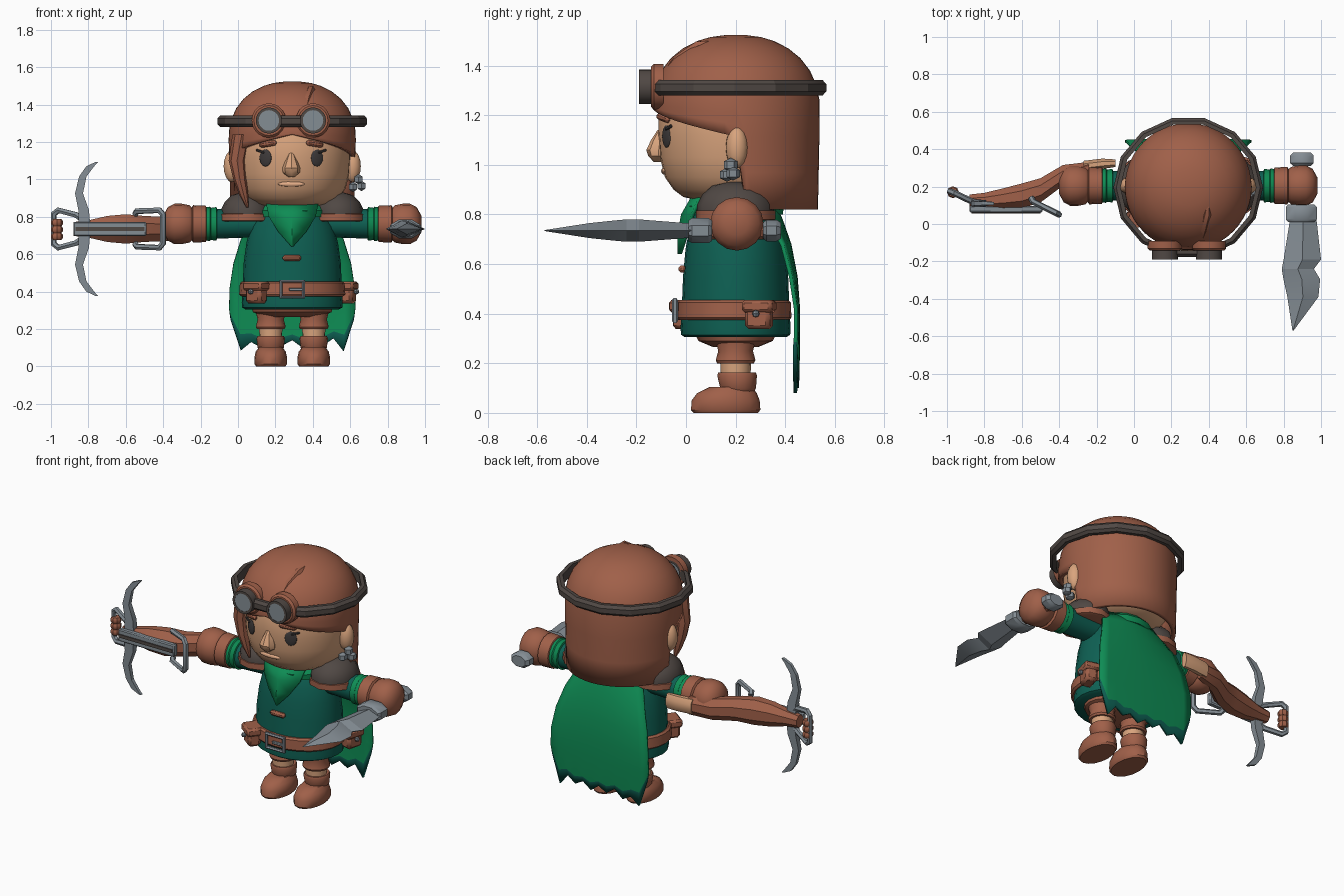
import bpy, bmesh, math
from mathutils import Vector

if "Cube" in bpy.data.objects:
    bpy.data.objects.remove(bpy.data.objects["Cube"])

CX, CY = 0.29, 0.2  # body axis


def material(name, *rgb):
    lin = [(c / 255 / 12.92) if c < 11 else ((c / 255 + 0.055) / 1.055) ** 2.4 for c in rgb] + [1]
    m = bpy.data.materials.new(name)
    m.use_nodes = True
    m.diffuse_color = lin
    m.node_tree.nodes["Principled BSDF"].inputs["Base Color"].default_value = lin
    return m


LEATHER = material("leather brown", 160, 96, 73)
SKIN = material("skin", 217, 164, 125)
LIP = material("lip", 232, 176, 138)
DARK = material("dark fur", 80, 72, 68)
TEAL = material("teal cloth", 14, 96, 83)
GREEN = material("green cloth", 14, 140, 84)
STEEL = material("steel", 132, 141, 148)
BLACK = material("eye black", 62, 58, 58)


def finish(ob, mat, angle=35):
    if mat:
        ob.data.materials.append(mat)
    bpy.ops.object.select_all(action="DESELECT")
    ob.select_set(True)
    bpy.context.view_layer.objects.active = ob
    bpy.ops.object.shade_smooth_by_angle(angle=math.radians(angle))
    return ob


def loft(name, rings, mat, caps=(True, True), closed=False, wrap=True, angle=35):
    """Skin a list of point rings."""
    bm = bmesh.new()
    rows = [[bm.verts.new(p) for p in r] for r in rings]
    n = len(rows[0])
    pairs = list(zip(rows, rows[1:])) + ([(rows[-1], rows[0])] if closed else [])
    for a, b in pairs:
        for i in range(n if wrap else n - 1):
            j = (i + 1) % n
            bm.faces.new((a[i], a[j], b[j], b[i]))
    if wrap and not closed:
        for use, row in zip(caps, (rows[0], rows[-1])):
            if use:
                bm.faces.new(row)
    bmesh.ops.recalc_face_normals(bm, faces=bm.faces)
    me = bpy.data.meshes.new(name)
    bm.to_mesh(me)
    bm.free()
    ob = bpy.data.objects.new(name, me)
    bpy.context.collection.objects.link(ob)
    return finish(ob, mat, angle)


def lathe(name, center, prof, mat, axis="Z", n=20, phase=0.0, **kw):
    """Profile rows: position along axis, two radii, two optional offsets."""
    rings = []
    for row in prof:
        t, ra, rb, da, db = (tuple(row) + (0, 0))[:5] if len(row) > 2 else (row[0], row[1], row[1], 0, 0)
        ring = []
        for k in range(n):
            th = 2 * math.pi * (k + phase) / n
            a, b = da + ra * math.cos(th), db + rb * math.sin(th)
            p = {"Z": (a, b, t), "X": (t, a, b), "Y": (b, t, a)}[axis]
            ring.append(Vector(center) + Vector(p))
        rings.append(ring)
    return loft(name, rings, mat, **kw)


def ball(name, loc, scale, mat, yaw=0, seg=16):
    bpy.ops.mesh.primitive_uv_sphere_add(segments=seg, ring_count=seg // 2, location=loc, rotation=(0, 0, yaw))
    ob = bpy.context.object
    ob.name, ob.scale = name, scale
    return finish(ob, mat)


def box(name, loc, size, mat, rot=(0, 0, 0), bevel=0.01):
    bpy.ops.mesh.primitive_cube_add(size=1, location=loc, rotation=rot)
    ob = bpy.context.object
    ob.name, ob.scale = name, size
    bpy.ops.object.transform_apply(location=False, rotation=False, scale=True)
    if bevel:
        b = ob.modifiers.new("bevel", "BEVEL")
        b.width, b.segments = bevel, 1
    return finish(ob, mat)


def tube(name, pts, r, mat, cyclic=False, radii=None):
    cu = bpy.data.curves.new(name, "CURVE")
    cu.dimensions, cu.bevel_depth, cu.bevel_resolution, cu.use_fill_caps = "3D", r, 1, True
    sp = cu.splines.new("POLY")
    sp.points.add(len(pts) - 1)
    for i, p in enumerate(pts):
        sp.points[i].co = (*p, 1)
        sp.points[i].radius = radii[i] if radii else 1
    sp.use_cyclic_u = cyclic
    ob = bpy.data.objects.new(name, cu)
    bpy.context.collection.objects.link(ob)
    bpy.ops.object.select_all(action="DESELECT")
    ob.select_set(True)
    bpy.context.view_layer.objects.active = ob
    bpy.ops.object.convert(target="MESH")
    return finish(bpy.context.object, mat)


# Head and face
lathe("head", (CX, CY, 0), [(.855, .14), (.87, .21), (.9, .25), (.95, .285), (1.03, .305), (1.12, .312),
                            (1.25, .31), (1.35, .25)], SKIN, n=32)
lathe("nose", (.285, -.11, 0), [(1.012, .015, .02), (1.035, .045, .042), (1.06, .048, .05),
                                (1.1, .032, .036, 0, .005), (1.14, .014, .02, 0, .015)], SKIN, n=8)
ball("mouth", (.285, -.088, .975), (.072, .012, .014), LIP)
for s, side in ((1, "left"), (-1, "right")):
    yaw = s * .46
    ball(side + "_eye", (.285 + s * .138, -.078, 1.115), (.036, .01, .046), BLACK, yaw)
    box(side + "_eyelash", (.285 + s * .165, -.07, 1.15), (.05, .012, .012), BLACK, (0, -s * .3, yaw), .003)
    box(side + "_eyebrow", (.285 + s * .125, -.09, 1.19), (.1, .025, .03), LEATHER, (0, s * .15, yaw))
    ball(side + "_ear", (CX + s * .322, .205, 1.07), (.045, .045, .085), SKIN, s * .3)
for i, (x, y, z) in enumerate([(.645, .18, 1.0), (.615, .165, .96), (.66, .19, .965)]):
    ball(f"earring_{i}", (x, y, z), (.028, .032, .028), STEEL, seg=6)


# Hair: dome with a hairline that drops behind the ears
def hairline(deg):
    d = abs(deg)
    return 1.24 - .0014 * d if d < 97 else .82


def hair_point(z, deg):
    h = max(0, (z - 1.22) / .305)
    r = .34 * max(0, 1 - h ** 2.2) ** (1 / 2.2) if h else .34 - .02 * (1.22 - z)
    a = math.radians(deg)
    return (CX + r * math.sin(a), CY - r * math.cos(a), z)


degs = [-180 + 7.5 * i for i in range(48)]
rows = [[hair_point(z, d) for d in degs] for z in (1.524, 1.515, 1.5, 1.47, 1.43, 1.38, 1.32, 1.26)]
rows += [[hair_point(1.26 + (hairline(d) - 1.26) * t, d) for d in degs] for t in (.33, .66, 1)]
hair = loft("hair", rows, LEATHER, caps=(True, False))
sol = hair.modifiers.new("thickness", "SOLIDIFY")
sol.thickness, sol.offset = .025, -1
lathe("side_lock", (0, 0, 0), [(1.24, .05, .05, .02, .03), (1.1, .045, .04, -.005, .035), (1.0, .035, .035, .01, .035),
                               (.92, .025, .025, .03, .04), (.85, .006, .006, .05, .045)], LEATHER, n=8)
tube("hair_parting", [(.4, .145, 1.5), (.39, .05, 1.48), (.37, -.03, 1.425), (.36, -.08, 1.37)], .022, LEATHER,
     radii=(.1, 1, 1, .6))

# Headband and goggles
lathe("headband", (CX, .195, 0), [(1.28, .385, .365), (1.295, .4, .38), (1.325, .4, .38), (1.342, .385, .365),
                                  (1.342, .362, .345), (1.28, .362, .345)], DARK, n=14, closed=True, angle=20)
for s, side in ((1, "left"), (-1, "right")):
    c = (.283 + s * .118, 0, 1.315)
    lathe(side + "_goggle_frame", c, [(-.09, .092), (-.13, .092), (-.142, .08), (-.142, .068), (-.09, .068)],
          LEATHER, "Y", closed=True)
    lathe(side + "_goggle_rim", c, [(-.09, .07), (-.19, .07), (-.19, .055), (-.09, .055)], DARK, "Y", closed=True)
    lathe(side + "_goggle_lens", c, [(-.1, .057), (-.188, .057)], STEEL, "Y")
box("goggle_bridge", (.283, -.12, 1.315), (.08, .03, .03), LEATHER)

# Tunic, hips, belt
lathe("tunic", (CX, CY, 0), [(.305, .25, .205), (.315, .268, .22), (.34, .27, .222), (.42, .265, .217), (.55, .26, .212),
                             (.66, .245, .202), (.75, .222, .185), (.82, .18, .16), (.88, .12, .12)], TEAL, n=24)
lathe("hips", (CX, CY, 0), [(.265, .15, .09), (.29, .21, .15), (.33, .22, .17)], LEATHER)
lathe("belt", (CX, .193, 0), [(.375, .272, .225), (.385, .284, .232), (.445, .28, .23), (.455, .268, .22)], LEATHER, n=24)
tube("buckle", [(.23, -.045, .37), (.35, -.045, .37), (.35, -.045, .455), (.23, -.045, .455)], .012, STEEL, cyclic=True)
box("buckle_prong", (.31, -.048, .412), (.075, .015, .016), STEEL, bevel=.003)
box("tunic_toggle", (.288, -.015, .58), (.1, .03, .03), LEATHER)
for name, (x, y), yaw in (("left_pouch", (.585, .295), 1.3), ("right_pouch", (.098, .0), -.65)):
    out = Vector((math.sin(yaw), -math.cos(yaw), 0))
    p = Vector((x, y, .385))
    box(name, p, (.105, .075, .095), LEATHER, (0, 0, yaw), .015)
    box(name + "_flap", p + Vector((0, 0, .045)), (.125, .095, .05), LEATHER, (0, 0, yaw), .012)
    ball(name + "_stud", p + out * .05 + Vector((0, 0, .015)), (.015, .015, .015), STEEL, seg=8)

# Neckerchief
lathe("neck_wrap", (CX, CY, 0), [(.8, .2, .19), (.835, .2, .195), (.87, .16, .16)], GREEN, n=16)
flap_rows = [(.87, .14, .02, .05), (.8, .125, -.02, .02), (.72, .075, -.035, -.005), (.64, .004, -.035, -.03)]
flap = loft("kerchief_point", [[(CX - w, ys, z), (CX, ym, z), (CX + w, ys, z)] for z, w, ym, ys in flap_rows],
            GREEN, wrap=False)
flap.modifiers.new("thickness", "SOLIDIFY").thickness = .015

# Cape with ragged teal hem
cols = [i / 6 - 1 for i in range(13)]
jag = [.25, .085, .13, .1, .15, .11, .14, .1, .14, .11, .15, .08, .25]
cape_rows = [[(CX + u * w, y - c * u * u, z) for u in cols] for z, w, y, c in (
    (.85, .2, .36, .06), (.78, .23, .39, .05), (.68, .275, .425, .03), (.55, .315, .45, .02),
    (.42, .335, .46, .01), (.31, .338, .46, .01))]
cape_rows.append([(CX + u * .335, .458 - .01 * u * u, j * .5 + .1 + .06 * u ** 4) for u, j in zip(cols, jag)])
cape_rows.append([(CX + u * .33, .455 - .01 * u * u, j) for u, j in zip(cols, jag)])
cape = loft("cape", cape_rows, GREEN, wrap=False)
cape.data.materials.append(TEAL)
for f in cape.data.polygons:
    f.material_index = int(f.center.z < .2)
cape.modifiers.new("thickness", "SOLIDIFY").thickness = .015

# Shoulders, arms and legs, mirrored about the body
for s, side in ((1, "left"), (-1, "right")):
    c = (CX + s * .245, CY, 0)
    lathe(side + "_shoulder_fur", c, [(.8, .135, .155), (.84, .135, .155), (.88, .115, .135), (.915, .08, .095),
                                      (.93, .03, .04)], DARK, n=12)
    lathe(side + "_shoulder_trim", c, [(.775, .13, .15), (.78, .148, .16), (.815, .145, .16), (.82, .12, .14)],
          LEATHER, n=12)
    a = (CX, .205, .762)
    parts = (("sleeve", TEAL, [(.12, .07), (.3, .075), (.42, .08)]),
             ("sleeve_cuff", GREEN, [(.4, .07), (.405, .09), (.435, .086), (.44, .092), (.465, .088)]),
             ("glove", LEATHER, [(.455, .08), (.462, .097), (.53, .1), (.537, .088), (.55, .1), (.59, .108),
                                 (.63, .108), (.665, .09), (.69, .045)]))
    for part, mat, prof in parts:
        lathe(f"{side}_{part}", a, [(s * t, r) for t, r in prof], mat, "X", n=16)
    g = (CX + s * .115, CY, 0)
    lathe(side + "_trouser", g, [(.2, .074), (.212, .08), (.25, .07), (.31, .085)], LEATHER, n=16)
    lathe(side + "_shin", g, [(.14, .06), (.23, .063)], SKIN, n=16)
    lathe(side + "_boot_cuff", g, [(.085, .06, .065, 0, .01), (.1, .07, .072, 0, .01), (.15, .076, .08, 0, .006),
                                   (.162, .07, .076, 0, .006)], LEATHER, n=16)
    lathe(side + "_boot", g, [(0, .078, .13, 0, -.04), (.012, .086, .14, 0, -.04), (.05, .087, .137, 0, -.04),
                              (.08, .08, .12, 0, -.035), (.105, .06, .085, 0, -.02)], LEATHER, n=16)

# Dagger in the left hand
d = (0, 0, .735)
lathe("dagger_blade", d, [(.03, .028, .07, 0, .905), (-.19, .045, .1, 0, .9), (-.24, .045, .086, 0, .876),
                          (-.295, .04, .098, 0, .897), (-.39, .03, .083, 0, .903), (-.57, .002, .003, 0, .85)],
      STEEL, "Y", n=4, angle=15)
lathe("dagger_guard", d, [(.01, .045, .075, 0, .895), (.025, .055, .09, 0, .895), (.09, .055, .09, 0, .895),
                          (.105, .045, .075, 0, .895)], STEEL, "Y", n=8, phase=.5)
lathe("dagger_grip", d, [(.09, .035, .035, 0, .895), (.33, .035, .035, 0, .895)], LEATHER, "Y", n=8)
lathe("dagger_pommel", d, [(.31, .035, .05, 0, .898), (.325, .047, .068, 0, .898), (.365, .047, .068, 0, .898),
                           (.383, .035, .05, 0, .898)], STEEL, "Y", n=8, phase=.5)

# Crossbow in the right hand, lying on its side
w = (0, 0, .735)
lathe("crossbow_butt", w, [(-.1, .022, .05, .325), (-.17, .03, .05, .322), (-.27, .03, .05, .31)], SKIN, "X", n=8, phase=.5)
lathe("crossbow_stock", w, [(-.24, .035, .06, .3), (-.38, .06, .07, .26), (-.5, .07, .075, .18), (-.6, .072, .085, .15),
                            (-.7, .06, .075, .135), (-.8, .045, .05, .125), (-.88, .035, .04, .125)],
      LEATHER, "X", n=8, phase=.5, angle=25)
box("bolt_channel", (-.685, .08, .735), (.39, .035, .075), STEEL, bevel=.006)
box("bolt_groove", (-.685, .06, .735), (.37, .008, .02), DARK, bevel=0)
for s, side in ((1, "upper"), (-1, "lower")):
    lathe(side + "_bow_limb", w, [(s * z, r, .03 - .05 * z, x, .11) for z, r, x in (
        (0, .045, -.82), (.1, .04, -.825), (.19, .03, -.85), (.28, .028, -.83), (.335, .03, -.79), (.358, .01, -.755))],
          STEEL, n=4, phase=.5, angle=20)
lever = [(-.55, .14, .08), (-.54, .12, .095), (-.42, .06, .1), (-.4, .05, .075)]
stirrup = [(-.83, .11, .05), (-.865, .12, .075), (-.96, .165, .1), (-.985, .175, .08)]
for name, half in (("lever_loop", lever), ("stirrup", stirrup)):
    pts = [(x, y, .735 + h) for x, y, h in half] + [(x, y, .735 - h) for x, y, h in reversed(half)]
    tube(name, pts, .017, STEEL)
for i in (-1, 0, 1):
    lathe(f"stirrup_wrap_{i + 1}", (-.968, .17, .732 + i * .037), [(-.018, .025), (-.008, .032), (.008, .032), (.018, .025)],
          LEATHER, n=8)
